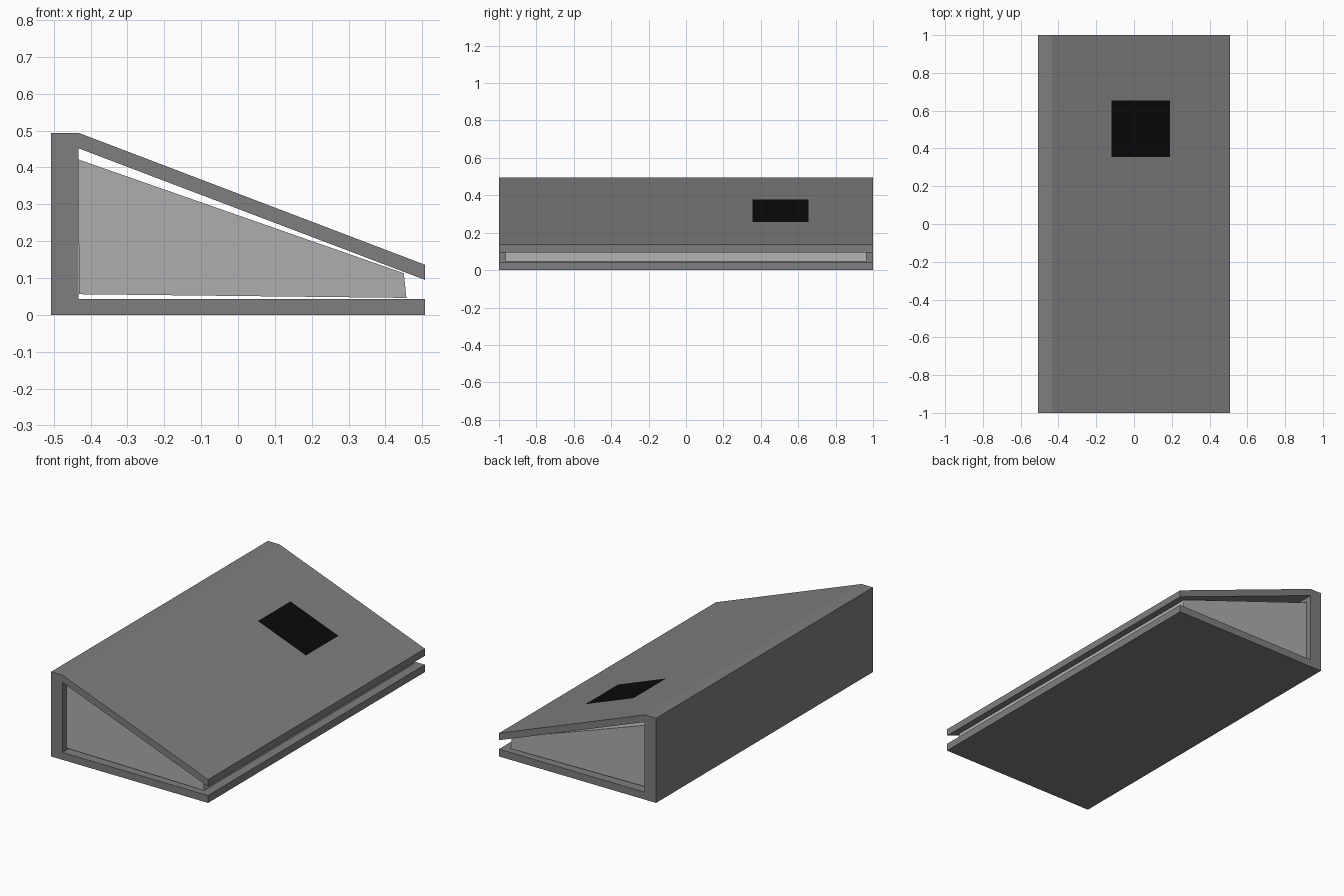
import bpy
import bmesh

if "Cube" in bpy.data.objects:
    bpy.data.objects.remove(bpy.data.objects["Cube"])


def material(name, value):
    mat = bpy.data.materials.new(name)
    mat.diffuse_color = (value, value, value, 1)
    mat.use_nodes = True
    mat.node_tree.nodes["Principled BSDF"].inputs["Base Color"].default_value = mat.diffuse_color
    return mat


def prism(name, profile, half_length, mat):
    """Extrude an (x, z) profile symmetrically along y."""
    bm = bmesh.new()
    face = bm.faces.new([bm.verts.new((x, -half_length, z)) for x, z in profile])
    ext = bmesh.ops.extrude_face_region(bm, geom=[face])
    verts = [v for v in ext["geom"] if isinstance(v, bmesh.types.BMVert)]
    bmesh.ops.translate(bm, verts=verts, vec=(0, 2 * half_length, 0))
    bmesh.ops.recalc_face_normals(bm, faces=bm.faces)
    return finish(name, bm, mat)


def finish(name, bm, mat):
    mesh = bpy.data.meshes.new(name)
    bm.to_mesh(mesh)
    bm.free()
    mesh.materials.append(mat)
    obj = bpy.data.objects.new(name, mesh)
    bpy.context.collection.objects.link(obj)
    return obj


dark_grey = material("dark_grey", 0.21)
light_grey = material("light_grey", 0.42)
black = material("black", 0.003)

# Outer wedge shell, open at the ends and along the low edge
prism("wedge_shell", [
    (-0.507, 0), (0.507, 0), (0.507, 0.043), (-0.433, 0.043), (-0.433, 0.452),
    (0.507, 0.095), (0.507, 0.136), (-0.433, 0.494), (-0.507, 0.494),
], 1.0, dark_grey)

# Lighter core, slightly recessed at both ends
prism("inner_core", [
    (-0.434, 0.422), (-0.431, 0.056), (0.457, 0.046), (0.45, 0.113),
], 0.965, light_grey)

# Black panel lying flush on the sloped top
SLOPE = (0.136 - 0.494) / (0.507 + 0.433)


def top_z(x):
    return 0.494 + SLOPE * (x + 0.433) + 0.0015


bm = bmesh.new()
bm.faces.new([bm.verts.new((x, y, top_z(x)))
              for x, y in [(-0.12, 0.355), (0.19, 0.355), (0.19, 0.655), (-0.12, 0.655)]])
finish("top_panel", bm, black)
